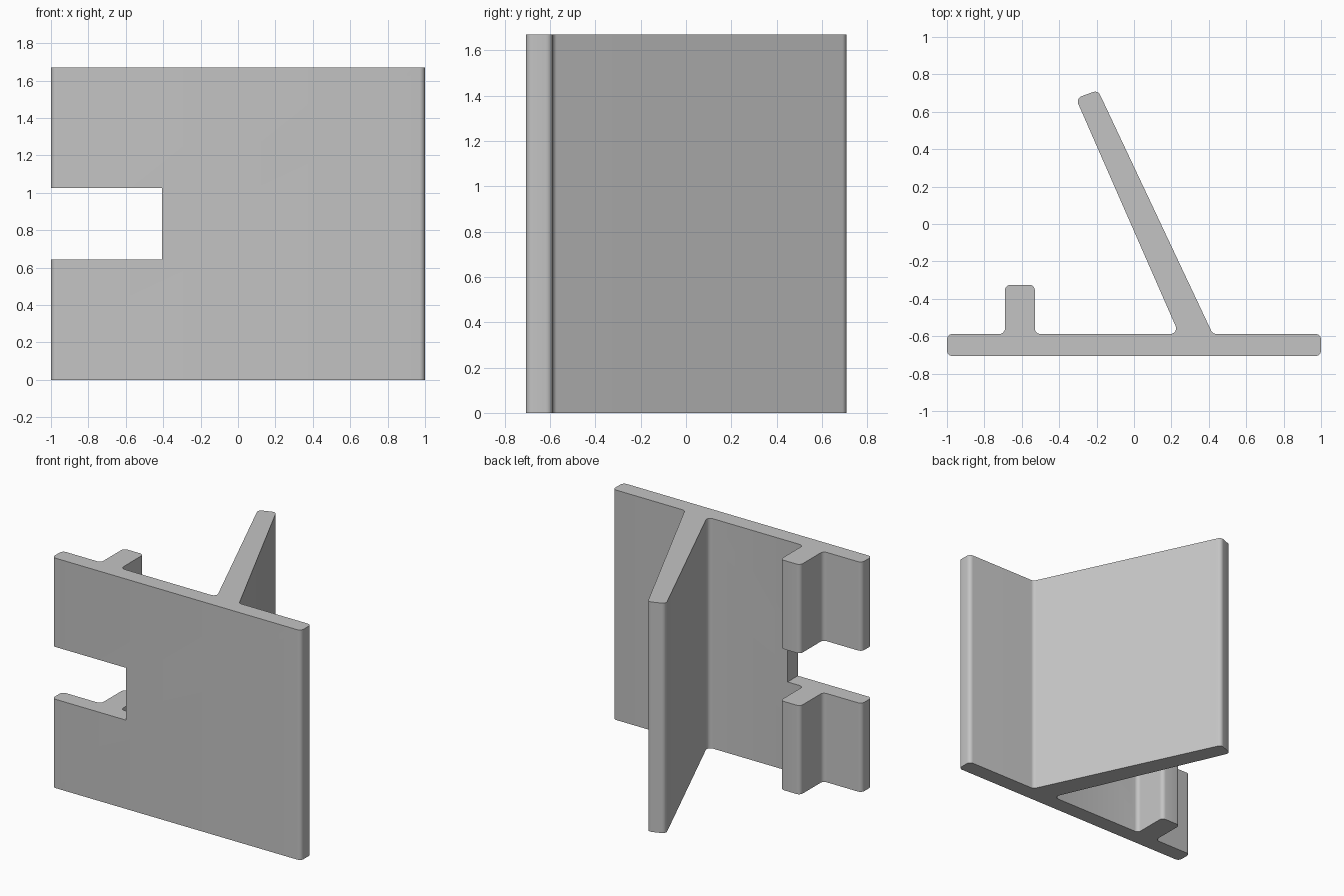
import bpy, bmesh, math
from mathutils import Vector

if "Cube" in bpy.data.objects:
    bpy.data.objects.remove(bpy.data.objects["Cube"], do_unlink=True)

HEIGHT = 1.67
RADIUS = 0.03
FRONT, BACK = -0.706, -0.588

grey = bpy.data.materials.new("plain_grey")
grey.use_nodes = True
grey.diffuse_color = (0.55, 0.55, 0.55, 1)
grey.node_tree.nodes["Principled BSDF"].inputs["Base Color"].default_value = grey.diffuse_color


def rounded(corners, radius, steps=6):
    """Replace every corner of a closed outline with a tangent arc."""
    points = []
    for i, corner in enumerate(corners):
        p = Vector(corner)
        a = (Vector(corners[i - 1]) - p).normalized()
        b = (Vector(corners[(i + 1) % len(corners)]) - p).normalized()
        half = a.angle(b) / 2
        start, end = p + a * radius / math.tan(half), p + b * radius / math.tan(half)
        centre = p + (a + b).normalized() * radius / math.sin(half)
        u, v = start - centre, end - centre
        sweep = u.angle(v)
        for s in range(steps + 1):
            t = sweep * s / steps
            points.append(centre + (u * math.sin(sweep - t) + v * math.sin(t)) / math.sin(sweep))
    return points


def extrude_outline(name, points, z0, z1):
    bm = bmesh.new()
    face = bm.faces.new([bm.verts.new((p[0], p[1], z0)) for p in points])
    top = bmesh.ops.extrude_face_region(bm, geom=[face])["geom"]
    bmesh.ops.translate(bm, vec=(0, 0, z1 - z0),
                        verts=[g for g in top if isinstance(g, bmesh.types.BMVert)])
    bmesh.ops.recalc_face_normals(bm, faces=bm.faces)
    mesh = bpy.data.meshes.new(name)
    bm.to_mesh(mesh)
    bm.free()
    mesh.materials.append(grey)
    obj = bpy.data.objects.new(name, mesh)
    bpy.context.collection.objects.link(obj)
    return obj


# Plate, slanted fin and short rib as one filleted cross-section
outline = [
    (-1, FRONT), (1, FRONT), (1, BACK),
    (0.421, BACK), (-0.193, 0.715), (-0.311, 0.672), (0.241, BACK),   # slanted fin
    (-0.53, BACK), (-0.53, -0.325), (-0.69, -0.325), (-0.69, BACK),   # short rib
    (-1, BACK),
]
bracket = extrude_outline("bracket", rounded(outline, RADIUS), 0, HEIGHT)

# Notch through the plate and rib
cutter = extrude_outline("notch_cutter",
                         [(-1.2, -0.9), (-0.405, -0.9), (-0.405, -0.2), (-1.2, -0.2)],
                         0.645, 1.025)
cutter.hide_render = True
notch = bracket.modifiers.new("notch", "BOOLEAN")
notch.operation = "DIFFERENCE"
notch.solver = "EXACT"
notch.object = cutter

bpy.ops.object.select_all(action="DESELECT")
bracket.select_set(True)
bpy.context.view_layer.objects.active = bracket
bpy.ops.object.modifier_apply(modifier=notch.name)
bpy.data.objects.remove(cutter, do_unlink=True)
bpy.ops.object.shade_smooth_by_angle(angle=math.radians(30))
